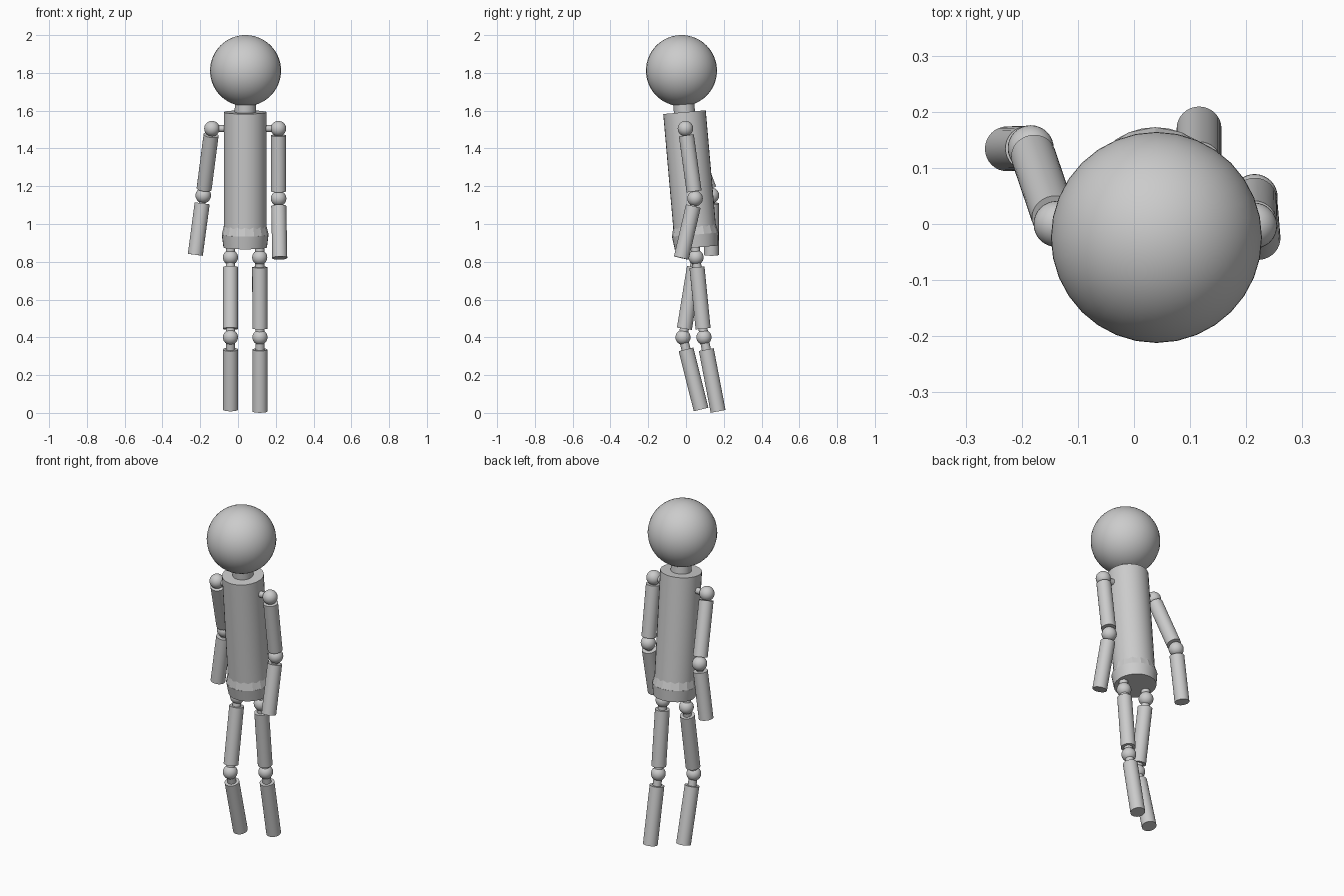
import bpy
from mathutils import Vector

if "Cube" in bpy.data.objects:
    bpy.data.objects.remove(bpy.data.objects["Cube"])

grey = bpy.data.materials.new("plain grey")
grey.diffuse_color = (0.6, 0.6, 0.6, 1)
grey.use_nodes = True
grey.node_tree.nodes["Principled BSDF"].inputs["Base Color"].default_value = grey.diffuse_color


def finish(name, smooth=True):
    obj = bpy.context.object
    obj.name = name
    obj.data.materials.append(grey)
    if smooth:
        bpy.ops.object.shade_smooth_by_angle(angle=0.6)
    return obj


def ball(name, centre, radius, segments=32, rings=16):
    bpy.ops.mesh.primitive_uv_sphere_add(segments=segments, ring_count=rings,
                                         radius=radius, location=centre)
    return finish(name)


def rod(name, a, b, r1, r2=None, sides=32, smooth=True, caps='NGON'):
    """Capped cylinder or cone between two points."""
    a, b = Vector(a), Vector(b)
    d = b - a
    bpy.ops.mesh.primitive_cone_add(vertices=sides, radius1=r1,
                                    radius2=r1 if r2 is None else r2,
                                    depth=d.length, location=(a + b) / 2,
                                    end_fill_type=caps)
    bpy.context.object.rotation_euler = d.to_track_quat('Z', 'Y').to_euler()
    return finish(name, smooth)


def segment(name, a, b, gap_a, gap_b, radius, pin):
    """Limb cylinder between two joints, with a thin pin through its axis."""
    a, b = Vector(a), Vector(b)
    u = (b - a).normalized()
    rod(name, a + u * gap_a, b - u * gap_b, radius)
    if pin:
        rod(name + "_pin", a, b - u * max(gap_b - 0.01, 0.01), pin, sides=16)


# Leaning trunk
top = Vector((0.038, -0.008, 1.592))
bottom = Vector((0.038, 0.055, 0.876))


def along(t):
    return top.lerp(bottom, t)


rod("torso", along(0.93), top, 0.113)
rod("hip_upper_band", along(0.905), along(0.835), 0.124, 0.112, sides=16, smooth=False)
rod("hip_lower_band", bottom, along(0.905), 0.115, 0.124)
rod("neck", along(0.03), (0.04, -0.016, 1.68), 0.056)
ball("head", (0.04, -0.024, 1.812), 0.188, 32, 32)

# Arms: shoulder, elbow, hand end
arms = {
    "left": ((-0.138, 0, 1.505), (-0.184, 0.135, 1.151), (-0.226, 0.134, 0.837)),
    "right": ((0.214, -0.003, 1.505), (0.215, 0.048, 1.135), (0.221, -0.025, 0.820)),
}
for side, (shoulder, elbow, hand) in arms.items():
    ball(side + "_shoulder", shoulder, 0.041)
    ball(side + "_elbow", elbow, 0.041)
    rod(side + "_shoulder_pin", shoulder, (0.04, 0, 1.505), 0.018, sides=16)
    segment(side + "_upper_arm", shoulder, elbow, 0.036, 0.038, 0.04, 0.018)
    segment(side + "_forearm", elbow, hand, 0.042, 0, 0.04, 0.018)

# Legs: hip, knee, foot end
legs = {
    "left": ((-0.04, 0.053, 0.823), (-0.04, -0.016, 0.40), (-0.04, 0.080, 0.018)),
    "right": ((0.115, 0.053, 0.823), (0.116, 0.095, 0.40), (0.116, 0.170, 0.008)),
}
for side, (hip, knee, foot) in legs.items():
    ball(side + "_hip_joint", hip, 0.04)
    ball(side + "_knee", knee, 0.04)
    rod(side + "_hip_pin", hip, Vector(hip) + Vector((0, -0.006, 0.09)), 0.024, sides=16)
    segment(side + "_thigh", hip, knee, 0.052, 0.046, 0.04, 0.024)
    rod(side + "_thigh_lower_pin", knee, Vector(knee).lerp(Vector(hip), 0.2), 0.024, sides=16)
    segment(side + "_shin", knee, foot, 0.066, 0, 0.04, 0.024)
